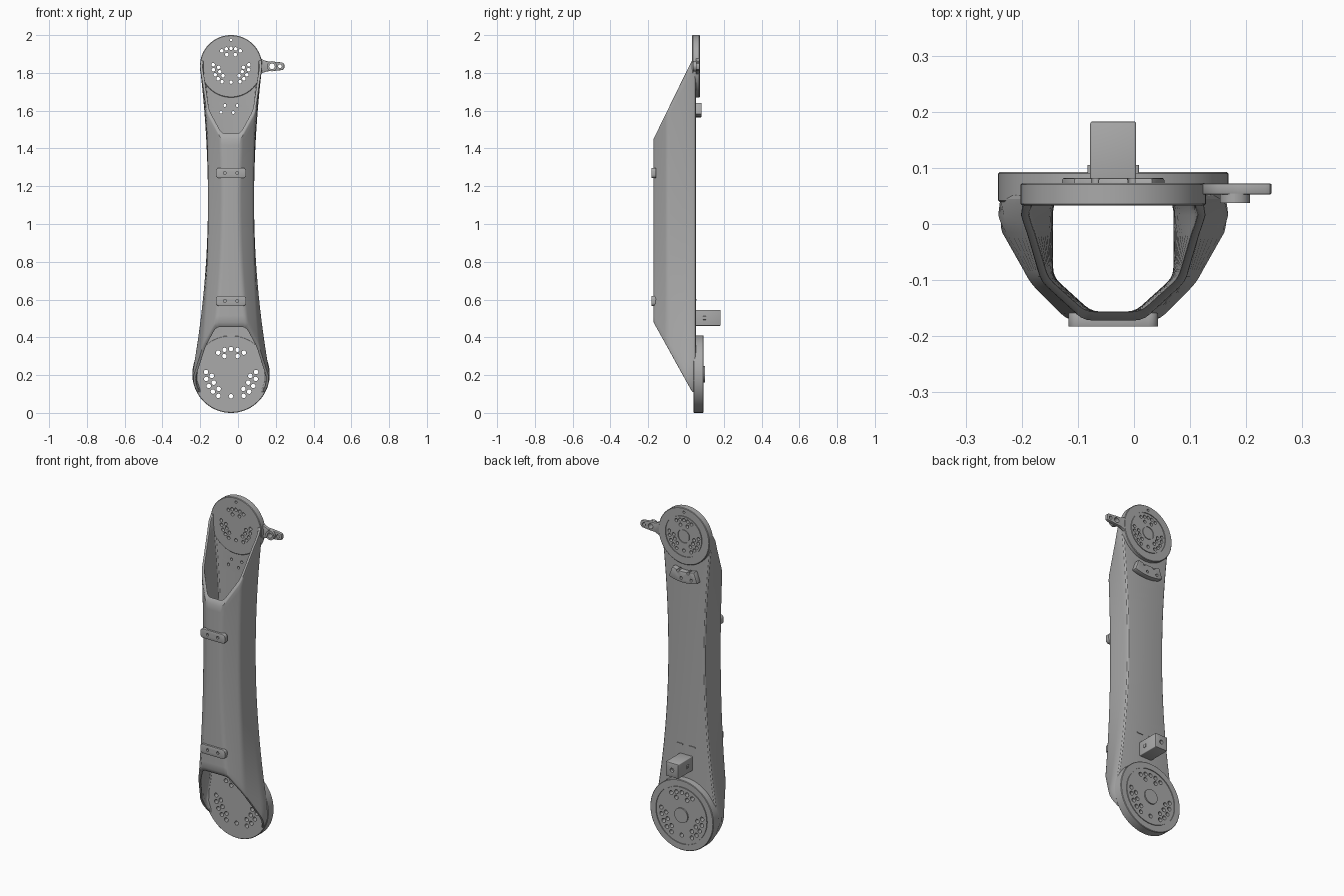
import bpy, bmesh, math
from mathutils import Vector, Matrix

if "Cube" in bpy.data.objects:
    bpy.data.objects.remove(bpy.data.objects["Cube"])

CX = -0.037                      # centre line of the arm
LOW_Z, LOW_R = 0.205, 0.205      # lower joint disc
TOP_Z, TOP_R = 1.835, 0.165      # upper joint disc

grey = bpy.data.materials.new("plain grey")
grey.use_nodes = True
grey.diffuse_color = (0.4, 0.4, 0.4, 1)
grey.node_tree.nodes["Principled BSDF"].inputs["Base Color"].default_value = (0.4, 0.4, 0.4, 1)


def make_object(name, bm):
    bmesh.ops.recalc_face_normals(bm, faces=bm.faces)
    mesh = bpy.data.meshes.new(name)
    bm.to_mesh(mesh)
    bm.free()
    mesh.materials.append(grey)
    obj = bpy.data.objects.new(name, mesh)
    bpy.context.collection.objects.link(obj)
    return obj


def finish(obj, bevel=0, cutters=()):
    """Apply edge bevel and hole cuts, then smooth with sharp edges kept."""
    if bevel:
        mod = obj.modifiers.new("bevel", "BEVEL")
        mod.width, mod.segments = bevel, 2
        mod.limit_method, mod.angle_limit = "ANGLE", math.radians(50)
    for cutter in cutters:
        mod = obj.modifiers.new("holes", "BOOLEAN")
        mod.operation, mod.object, mod.solver = "DIFFERENCE", cutter, "EXACT"
    bpy.ops.object.select_all(action="DESELECT")
    bpy.context.view_layer.objects.active = obj
    obj.select_set(True)
    for mod in list(obj.modifiers):
        bpy.ops.object.modifier_apply(modifier=mod.name)
    bpy.ops.object.shade_smooth_by_angle(angle=math.radians(32))


def prism(name, outline, y0, y1):
    """Extrude an (x, z) outline along y."""
    bm = bmesh.new()
    face = bm.faces.new([bm.verts.new((x, y0, z)) for x, z in outline])
    new = bmesh.ops.extrude_face_region(bm, geom=[face])["geom"]
    bmesh.ops.translate(bm, vec=(0, y1 - y0, 0),
                        verts=[v for v in new if isinstance(v, bmesh.types.BMVert)])
    return make_object(name, bm)


def rounded_rect(x, z, hx, hz, r):
    pts = []
    for i, (sx, sz) in enumerate([(1, 1), (-1, 1), (-1, -1), (1, -1)]):
        for k in range(5):
            a = math.radians(90 * i + 22.5 * k)
            pts.append((x + sx * (hx - r) + r * math.cos(a), z + sz * (hz - r) + r * math.sin(a)))
    return pts


def hole_cutter(name, holes, y0, y1):
    """Cylinders along y for a list of (x, z, radius)."""
    bm = bmesh.new()
    for x, z, r in holes:
        place = Matrix.Translation((x, (y0 + y1) / 2, z)) @ Matrix.Rotation(math.pi / 2, 4, "X")
        bmesh.ops.create_cone(bm, cap_ends=True, segments=16, radius1=r, radius2=r,
                              depth=y1 - y0, matrix=place)
    obj = make_object(name, bm)
    obj.hide_render = True
    obj.hide_viewport = False
    return obj


def lathe(name, z, profile):
    """Spin an (r, y) profile about the y axis."""
    bm = bmesh.new()
    verts = [bm.verts.new((CX + r, y, z)) for r, y in profile]
    edges = [bm.edges.new(p) for p in zip(verts, verts[1:])]
    bmesh.ops.spin(bm, geom=verts + edges, cent=(CX, 0, z), axis=(0, 1, 0),
                   angle=2 * math.pi, steps=72, use_merge=True)
    bmesh.ops.remove_doubles(bm, verts=bm.verts, dist=1e-5)
    return make_object(name, bm)


def joint_holes(z, outer, inner, r):
    """Bolt circles, mirrored about the centre line."""
    holes = [(CX, z + outer, r), (CX, z - outer * 0.88, r)]
    for radius, angles in ((outer, (75, 59, 5, -11, -28, -44, -60)), (inner, (70, -5, -26, -50))):
        for a in angles:
            x, dz = radius * math.cos(math.radians(a)), radius * math.sin(math.radians(a))
            holes += [(CX + x, z + dz, r), (CX - x, z + dz, r)]
    return holes


# Hollow arm body
def half_width(z):
    if z < LOW_Z:
        return math.sqrt(LOW_R ** 2 - (z - LOW_Z) ** 2)
    if z > TOP_Z:
        return math.sqrt(TOP_R ** 2 - (z - TOP_Z) ** 2)
    return 0.122 + (0.099 if z < 1.12 else 0.084) * (z - 1.12) ** 2


def half_section(z, inside):
    w = half_width(z)
    a, b = 0.9 * w - 0.065, 0.12 + (w - 0.12) * 0.53
    if inside:
        return [(a - 0.006, -0.156), (b - 0.014, -0.094), (w - 0.015, 0), (w - 0.015, 0.04)]
    return [(a, -0.172), (b, -0.1), (w, 0), (w, 0.052)]


def section_loop(bm, t, inside):
    """One loop; both ends of the tube slope back towards the discs."""
    corners = half_section(1.0, inside)
    ring = []
    for i in range(4):
        for u in (0, 0.33, 0.67, 1):
            def point(z):
                p = [Vector(q) for q in half_section(z, inside)]
                prev = p[i - 1] if i else Vector((-p[0].x, p[0].y))
                nxt = p[i + 1] if i < 3 else Vector((-p[3].x, p[3].y))
                s = p[i] + (prev - p[i]).normalized() * 0.016
                e = p[i] + (nxt - p[i]).normalized() * 0.016
                return s * (1 - u) ** 2 + p[i] * 2 * u * (1 - u) + e * u * u
            y = point(1.0).y
            for _ in range(3):
                k = min(1, (y + 0.172) / 0.205)
                z = (0.48 - 0.37 * k) * (1 - t) + (1.45 + 0.42 * k) * t
                y = point(z).y
            ring.append((point(z).x, y, z))
    full = ring + [(-x, y, z) for x, y, z in reversed(ring)]
    return [bm.verts.new((CX + x, y, z)) for x, y, z in full]


bm = bmesh.new()
ROWS = 28
skins = [[section_loop(bm, r / ROWS, inside) for r in range(ROWS + 1)] for inside in (False, True)]
strips = [pair for skin in skins for pair in zip(skin, skin[1:])]
strips += [(skins[0][0], skins[1][0]), (skins[0][-1], skins[1][-1])]
for lo, hi in strips:
    for i in range(len(lo)):
        j = (i + 1) % len(lo)
        bm.faces.new((lo[i], lo[j], hi[j], hi[i]))
body = make_object("arm_body", bm)

# Hole cutters
low_cut = hole_cutter("lower_hole_cutter", joint_holes(LOW_Z, 0.133, 0.102, 0.012), 0, 0.2)
top_list = joint_holes(TOP_Z, 0.095, 0.066, 0.0095) + [(CX, TOP_Z + 0.14, 0.007)]
top_cut = hole_cutter("upper_hole_cutter", top_list, 0, 0.2)
bracket_holes = [(CX + x, z, 0.008) for x, z in
                 ((-0.033, 1.628), (0.033, 1.628), (-0.053, 1.592), (0.012, 1.59))]
bracket_cut = hole_cutter("bracket_hole_cutter", bracket_holes, 0, 0.2)
floor_cut = hole_cutter("floor_dimple_cutter",
                        [(CX + s * 0.033, 0.4, 0.008) for s in (-1, 1)], 0.03, 0.046)
finish(body, 0.004, (low_cut, top_cut, bracket_cut, floor_cut))

# Joint discs with a ring groove and a hub
lower_disc = lathe("lower_joint_disc", LOW_Z, [
    (0, 0.039), (LOW_R - 0.003, 0.039), (LOW_R, 0.042), (LOW_R, 0.09), (LOW_R - 0.003, 0.093),
    (0.168, 0.093), (0.168, 0.088), (0.163, 0.088), (0.163, 0.093),
    (0.043, 0.093), (0.043, 0.1), (0, 0.1)])
finish(lower_disc, 0, (low_cut,))
upper_disc = lathe("upper_joint_disc", TOP_Z, [
    (0, 0.033), (TOP_R - 0.003, 0.033), (TOP_R, 0.036), (TOP_R, 0.07), (TOP_R - 0.003, 0.073),
    (0.12, 0.073), (0.12, 0.068), (0.115, 0.068), (0.115, 0.073),
    (0.039, 0.073), (0.039, 0.068), (0.035, 0.068), (0.035, 0.073), (0, 0.073)])
finish(upper_disc, 0, (top_cut,))

# Side ear with its boss
upper_edge = [(0.085, 0.075), (0.108, 0.058), (0.125, 0.038), (0.15, 0.027),
              (0.185, 0.025), (0.234, 0.02), (0.242, 0.016), (0.245, 0.008)]
outline = [(x, TOP_Z + h) for x, h in upper_edge]
outline += [(x, TOP_Z - h) for x, h in reversed(upper_edge)]
ear_cut = hole_cutter("ear_hole_cutter", [(0.18, TOP_Z, 0.015), (0.222, TOP_Z, 0.01)], 0, 0.2)
finish(prism("side_ear", outline, 0.053, 0.072), 0.002, (ear_cut,))
boss = prism("ear_boss", rounded_rect(0.18, TOP_Z, 0.027, 0.027, 0.0265), 0.037, 0.054)
finish(boss, 0, (ear_cut,))

# Curved bracket on the back, following the upper disc
arc = [(r, s * math.radians(20) * k / 6) for r, s in ((0.205, 1), (0.27, -1)) for k in range(-6, 7)]
outline = [(CX + r * math.sin(a), TOP_Z - r * math.cos(a)) for r, a in arc]
finish(prism("back_bracket", outline, 0.045, 0.082), 0.004, (bracket_cut,))

# Two mounting pads on the front
for label, z in (("upper", 1.27), ("lower", 0.593)):
    cut = hole_cutter(label + "_pad_hole_cutter",
                      [(CX + s * 0.033, z, 0.008) for s in (-1, 1)], -0.2, -0.172)
    pad = prism(label + "_front_pad", rounded_rect(CX, z, 0.08, 0.027, 0.017), -0.183, -0.158)
    finish(pad, 0.002, (cut,))

# Square peg on the back, with side studs
peg_cut = hole_cutter("peg_hole_cutter", [(CX, 0.503, 0.012)], 0.165, 0.2)
peg = prism("back_peg", rounded_rect(CX, 0.503, 0.041, 0.042, 0.004), 0.045, 0.183)
finish(peg, 0.004, (peg_cut,))
for side, s in (("right", -1), ("left", 1)):
    stud = prism(side + "_peg_stud", rounded_rect(CX + s * 0.041, 0.503, 0.005, 0.01, 0.004), 0.09, 0.105)
    finish(stud)
    dash = prism(side + "_back_dash", rounded_rect(CX + s * 0.04, 0.6, 0.02, 0.004, 0.002), 0.05, 0.056)
    finish(dash)

# Cutters are no longer needed
for obj in [o for o in bpy.data.objects if o.name.endswith("_cutter")]:
    bpy.data.objects.remove(obj)
